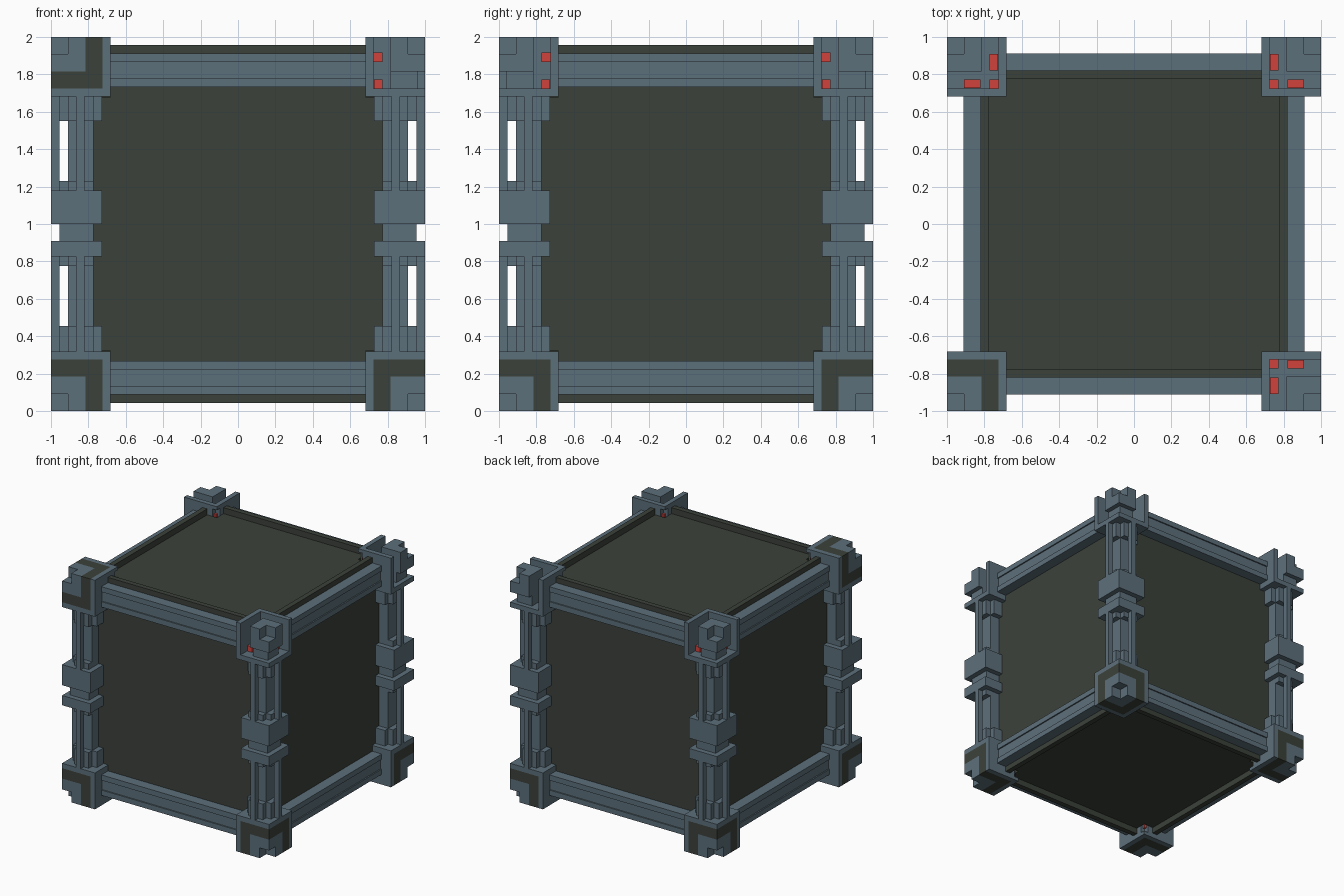
import bpy, bmesh
from itertools import product

if "Cube" in bpy.data.objects:
    bpy.data.objects.remove(bpy.data.objects["Cube"])


def material(name, rgb):
    m = bpy.data.materials.new(name)
    m.diffuse_color = (*rgb, 1)
    m.use_nodes = True
    m.node_tree.nodes["Principled BSDF"].inputs["Base Color"].default_value = m.diffuse_color
    return m


BLUE = material("steel blue", (0.108, 0.160, 0.196))
DARK = material("dark olive", (0.044, 0.053, 0.042))
RED = material("signal red", (0.64, 0.055, 0.045))


def build(name, boxes, mat, place=lambda p: p):
    """One object from (x0,x1,y0,y1,z0,z1) boxes; place maps points to the model."""
    bm = bmesh.new()
    for b in boxes:
        pts = [place((x, y, z)) for x, y, z in product(b[:2], b[2:4], b[4:])]
        v = [bm.verts.new(p) for p in pts]
        for f in ((0, 1, 3, 2), (4, 6, 7, 5), (0, 4, 5, 1),
                  (2, 3, 7, 6), (0, 2, 6, 4), (1, 5, 7, 3)):
            bm.faces.new([v[i] for i in f])
    bmesh.ops.recalc_face_normals(bm, faces=bm.faces)
    me = bpy.data.meshes.new(name)
    bm.to_mesh(me)
    bm.free()
    me.materials.append(mat)
    ob = bpy.data.objects.new(name, me)
    bpy.context.collection.objects.link(ob)
    return ob


def shell(a, b):
    """Cube 0..b with the outer cube 0..a left out."""
    return [(a, b, 0, b, 0, b), (0, a, a, b, 0, b), (0, a, 0, a, a, b)]


# dark body, open at the eight corners, with rims around top and bottom panels
build("crate_body", [(-.82, .82, -.82, .82, .32, 1.68),
                     (-.82, .82, -.682, .682, .095, 1.905),
                     (-.682, .682, -.82, .82, .095, 1.905)], DARK)
rim = []
for z0, z1 in ((1.9, 1.957), (.043, .1)):
    for s in (-1, 1):
        rim.append((s * .775, s * .82, -.69, .69, z0, z1))
        rim.append((-.69, .69, s * .775, s * .82, z0, z1))
build("panel_rims", rim, DARK)

# horizontal edge beams with a shallow groove along the outer face
section = [(.8, .9, .733, .911), (.9, .911, .733, .78), (.9, .911, .865, .911)]
for s, t in product((-1, 1), (-1, 1)):
    level = "top" if t > 0 else "bottom"
    build(f"{level}_beam_x", [(-.69, .69, *b) for b in section], BLUE,
          lambda p: (p[0], s * p[1], 1 + t * p[2]))
    build(f"{level}_beam_y", [(-.69, .69, *b) for b in section], BLUE,
          lambda p: (s * p[1], p[0], 1 + t * p[2]))

# corner pillars: core, collars, outer rods and their brackets
pillar = [(.772, .91, .772, .91, .3, 1.7)]
for lo, hi, z0, z1 in ((.727, .91, 1.55, 1.69), (.727, .91, .31, .455),
                       (.727, 1, 1.0, 1.18), (.772, .955, .91, 1.0),
                       (.727, 1, .825, .91)):
    pillar.append((lo, hi, lo, hi, z0, z1))
for z0, z1 in ((1.18, 1.69), (.31, .825)):
    pillar += [(.955, 1, .82, .865, z0, z1), (.82, .865, .955, 1, z0, z1)]
for z0, z1 in ((1.55, 1.69), (1.18, 1.23), (.775, .825), (.31, .455)):
    pillar += [(.9, .957, .772, .91, z0, z1), (.772, .91, .9, .957, z0, z1)]
for sx, sy in product((-1, 1), (-1, 1)):
    build("corner_pillar", pillar, BLUE, lambda p: (sx * p[0], sy * p[1], p[2]))

# corner brackets, measured inward from each outer corner
flange = [(0, .318, 0, .318, .275, .318),
          (.275, .318, 0, .275, 0, .275), (0, .275, .275, .318, 0, .275),
          (.275, .318, .275, .318, 0, .03), (.275, .318, .275, .318, .15, .275)]
knob = shell(.09, .185)
leg = [(.04, .185, .04, .185, .185, .28)]
pins = [(.227, .295, .227, .295, .082, .134),
        (.227, .272, .09, .18, .227, .28),
        (.09, .18, .227, .272, .227, .28)]
for sx, sy, t in product((-1, 1), (-1, 1), (-1, 1)):
    def corner(p):
        return (sx * (1 - p[0]), sy * (1 - p[1]), 1 + t * (1 - p[2]))
    build("corner_flange", flange, BLUE, corner)
    build("corner_knob", knob, BLUE, corner)
    build("corner_pins", pins, RED, corner)
    # filled corners: the whole bottom and the front left of the top
    if t < 0 or (sx < 0 and sy < 0):
        build("corner_filler", shell(.185, .275), DARK, corner)
    else:
        build("corner_leg", leg, BLUE, corner)
